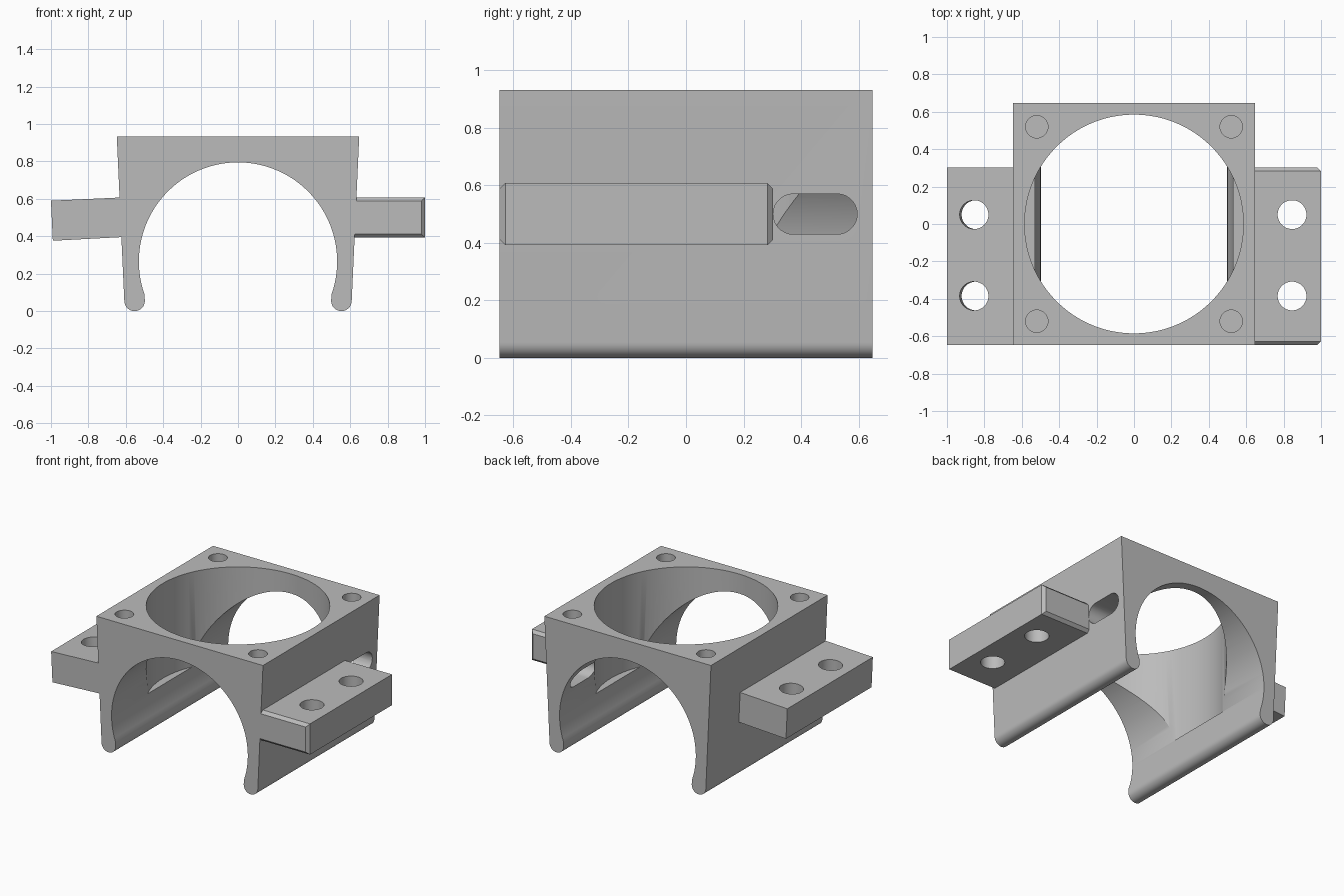
import bpy, bmesh
from math import sin, cos, radians
from mathutils import Matrix, Vector

if "Cube" in bpy.data.objects:
    bpy.data.objects.remove(bpy.data.objects["Cube"])

HALF, TOP, AXIS_Z = 0.648, 0.932, 0.265
BORE_R, WELL_R = 0.53, 0.585

grey = bpy.data.materials.new("light grey")
grey.use_nodes = True
grey.diffuse_color = (0.5, 0.5, 0.5, 1)
grey.node_tree.nodes["Principled BSDF"].inputs["Base Color"].default_value = (0.5, 0.5, 0.5, 1)


def make_object(name, bm):
    bmesh.ops.recalc_face_normals(bm, faces=bm.faces)
    mesh = bpy.data.meshes.new(name)
    bm.to_mesh(mesh)
    bm.free()
    mesh.materials.append(grey)
    obj = bpy.data.objects.new(name, mesh)
    bpy.context.collection.objects.link(obj)
    return obj


def prism(name, points, y0, y1):
    """Extrude an x-z outline along y."""
    bm = bmesh.new()
    face = bm.faces.new([bm.verts.new((x, y0, z)) for x, z in points])
    new = bmesh.ops.extrude_face_region(bm, geom=[face])["geom"]
    bmesh.ops.translate(bm, vec=(0, y1 - y0, 0),
                        verts=[v for v in new if isinstance(v, bmesh.types.BMVert)])
    return make_object(name, bm)


def cylinder(name, radius, centre, depth, sides=48, turn=None):
    bm = bmesh.new()
    matrix = Matrix.Translation(centre) @ (turn or Matrix())
    bmesh.ops.create_cone(bm, cap_ends=True, segments=sides, radius1=radius,
                          radius2=radius, depth=depth, matrix=matrix)
    return make_object(name, bm)


def activate(obj):
    bpy.ops.object.select_all(action='DESELECT')
    obj.select_set(True)
    bpy.context.view_layer.objects.active = obj


def cut(obj, cutter):
    cutter.hide_render = True
    mod = obj.modifiers.new("cut", 'BOOLEAN')
    mod.operation, mod.solver, mod.object = 'DIFFERENCE', 'EXACT', cutter
    activate(obj)
    bpy.ops.object.modifier_apply(modifier=mod.name)
    bpy.data.objects.remove(cutter)


def arc(cx, cz, r, start, end, steps):
    return [(cx + r * cos(radians(start + (end - start) * i / steps)),
             cz + r * sin(radians(start + (end - start) * i / steps)))
            for i in range(steps + 1)]


# Saddle body: tapered legs, rounded feet and a cylindrical tunnel
side = [(HALF, TOP)] + arc(0.553, 0.055, 0.055, 0, -180, 16)
tunnel = arc(0, AXIS_Z, BORE_R, -19.3, 199.3, 80)
outline = side + tunnel + [(-x, z) for x, z in reversed(side)]
body = prism("saddle_body", outline, -HALF, HALF)

# Round well from the top down to the tunnel axis
cut(body, cylinder("well_cutter", WELL_R, (0, 0, AXIS_Z + 0.5), 1.0, 96))

# Blind screw holes in the top corners
for sx in (-1, 1):
    for sy in (-1, 1):
        cut(body, cylinder("screw_cutter", 0.06, (sx * 0.52, sy * 0.52, TOP), 0.6, 32))

# Rounded slot through the left leg
bm = bmesh.new()
ring = arc(0.525, 0.5, 0.07, -90, 90, 14) + arc(0.373, 0.5, 0.07, 90, 270, 14)
face = bm.faces.new([bm.verts.new((0.3, y, z)) for y, z in ring])
new = bmesh.ops.extrude_face_region(bm, geom=[face])["geom"]
bmesh.ops.translate(bm, vec=(0.5, 0, 0),
                    verts=[v for v in new if isinstance(v, bmesh.types.BMVert)])
cut(body, make_object("slot_cutter", bm))

# Mounting ears: the right one is tilted square to the tapered leg
left_ear = prism("left_ear", [(0.61, 0.392), (1, 0.392), (1, 0.608), (0.61, 0.608)],
                 -HALF, 0.303)
right_ear = prism("right_ear", [(-0.61, 0.396), (-0.99, 0.376), (-1, 0.59), (-0.61, 0.608)],
                  -HALF, 0.303)

# Chamfer the end faces of the left ear, except against the leg
bm = bmesh.new()
bm.from_mesh(left_ear.data)
edges = [e for e in bm.edges
         if abs(e.verts[0].co.y - e.verts[1].co.y) < 0.01
         and max(v.co.x for v in e.verts) > 0.9]
bmesh.ops.bevel(bm, geom=edges, offset=0.02, segments=1, affect='EDGES')
bm.to_mesh(left_ear.data)
bm.free()

# Bolt holes through the ears
for y in (0.05, -0.385):
    cut(left_ear, cylinder("bolt_cutter", 0.077, (0.845, y, 0.5), 0.6))
    cut(right_ear, cylinder("bolt_cutter", 0.077, (-0.85, y, 0.49), 0.6,
                            turn=Matrix.Rotation(radians(-2.8), 4, 'Y')))

for obj in (body, left_ear, right_ear):
    activate(obj)
    bpy.ops.object.shade_smooth_by_angle(angle=radians(30))
